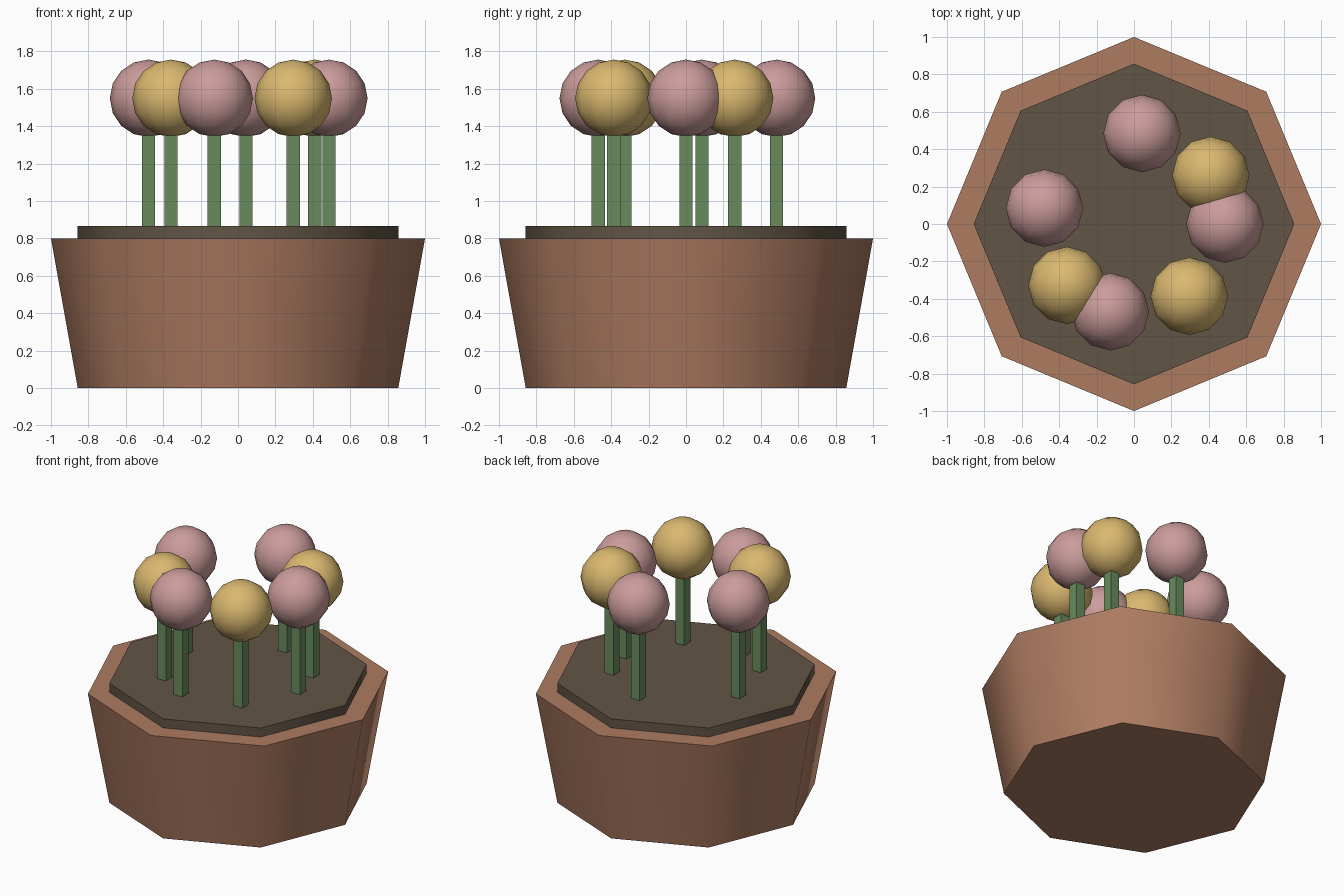
import bpy
from math import cos, sin, radians, tau

if "Cube" in bpy.data.objects:
    bpy.data.objects.remove(bpy.data.objects["Cube"])


def material(name, rgb):
    mat = bpy.data.materials.new(name)
    mat.diffuse_color = (*rgb, 1.0)
    mat.use_nodes = True
    mat.node_tree.nodes["Principled BSDF"].inputs["Base Color"].default_value = mat.diffuse_color
    return mat


def finish(name, mat, smooth=True):
    obj = bpy.context.object
    obj.name = name
    obj.data.materials.append(mat)
    if smooth:
        bpy.ops.object.shade_smooth_by_angle(angle=radians(50))
    return obj


def octagon(name, r_bottom, r_top, z0, z1, mat):
    # Eight-sided frustum with corners on the x and y axes
    bpy.ops.mesh.primitive_cone_add(vertices=8, radius1=r_bottom, radius2=r_top,
                                    depth=z1 - z0, location=(0, 0, (z0 + z1) / 2))
    return finish(name, mat)


clay = material("clay", (0.42, 0.20, 0.12))
earth = material("earth", (0.12, 0.09, 0.06))
green = material("green", (0.14, 0.26, 0.11))
pink = material("pink", (0.60, 0.33, 0.33))
yellow = material("yellow", (0.70, 0.48, 0.16))

# Tapered pot and the soil slab raised above its rim
octagon("pot", 0.857, 1.0, 0.0, 0.8, clay)
octagon("soil", 0.857, 0.857, 0.765, 0.865, earth)

# Seven flowers spread round a ring by the golden ratio
RING, STEM, HEAD, HEAD_Z, STEM_Z = 0.486, 0.071, 0.207, 1.549, 0.83
for i in range(7):
    a = i * 0.618 * tau
    x, y = RING * cos(a), RING * sin(a)

    # Square stem
    bpy.ops.mesh.primitive_cube_add(size=1, location=(x, y, (STEM_Z + HEAD_Z) / 2))
    bpy.context.object.scale = (STEM, STEM, HEAD_Z - STEM_Z)
    bpy.ops.object.transform_apply(location=False, rotation=False, scale=True)
    finish(f"stem_{i + 1}", green, smooth=False)

    # Round flower head, alternating colours
    bpy.ops.mesh.primitive_uv_sphere_add(segments=12, ring_count=8, radius=HEAD,
                                         location=(x, y, HEAD_Z))
    finish(f"flower_{i + 1}", yellow if i % 2 else pink)
